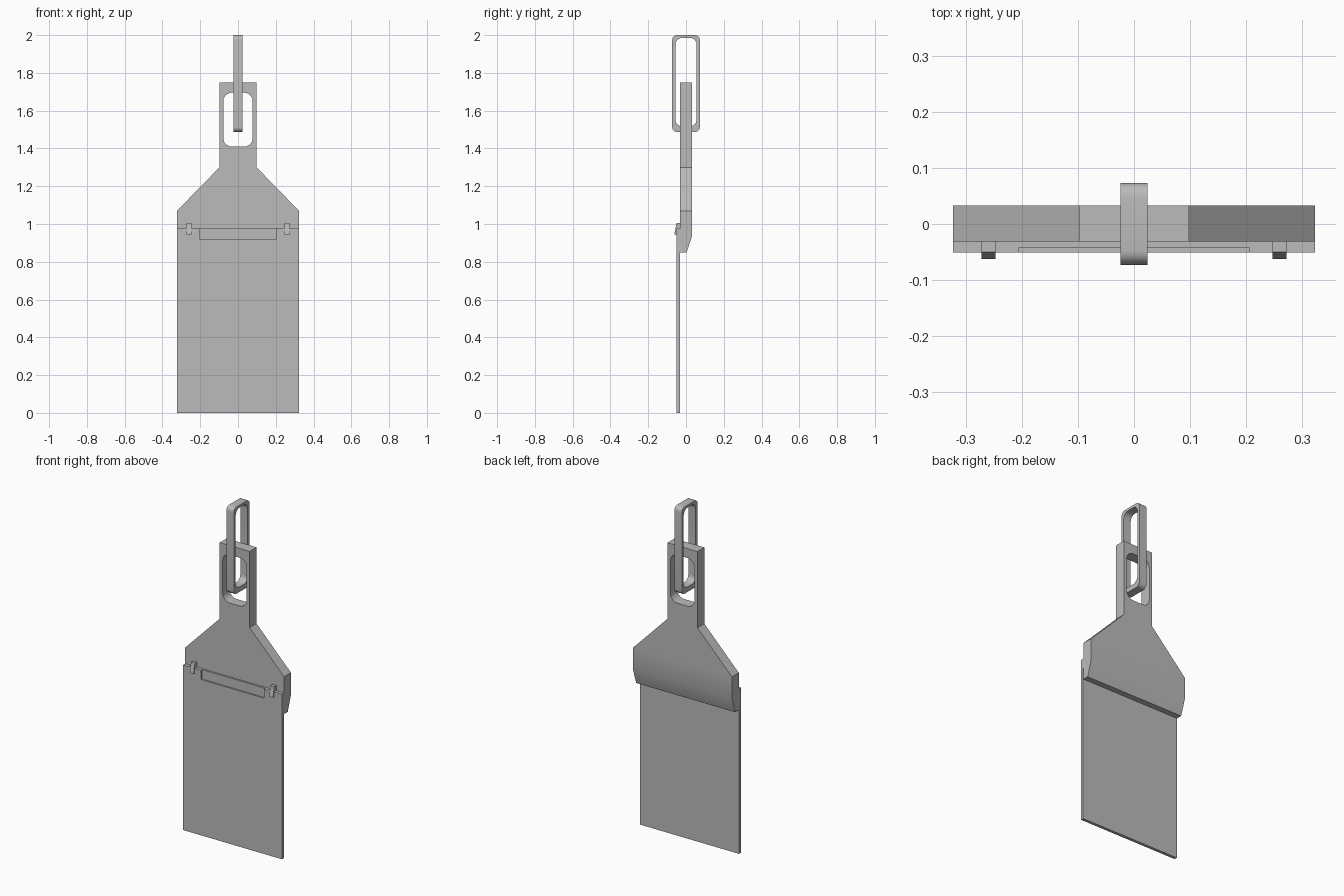
import bpy
import bmesh
import math

cube = bpy.data.objects.get("Cube")
if cube:
    bpy.data.objects.remove(cube, do_unlink=True)

GREY = (0.5, 0.5, 0.5, 1.0)
grey = bpy.data.materials.new("plain grey")
grey.use_nodes = True
grey.diffuse_color = GREY
grey.node_tree.nodes["Principled BSDF"].inputs["Base Color"].default_value = GREY


def rounded_rect(half_w, low, high, radius, steps=6):
    """Outline of a rounded rectangle, centred on the first axis."""
    points = []
    inner = half_w - radius
    corners = [(inner, high - radius), (-inner, high - radius),
               (-inner, low + radius), (inner, low + radius)]
    for quarter, (cx, cz) in enumerate(corners):
        for i in range(steps + 1):
            a = (quarter + i / steps) * math.pi / 2
            points.append((cx + radius * math.cos(a), cz + radius * math.sin(a)))
    return points


def finish(obj):
    obj.data.materials.clear()
    obj.data.materials.append(grey)
    bpy.ops.object.select_all(action="DESELECT")
    obj.select_set(True)
    bpy.context.view_layer.objects.active = obj
    bpy.ops.object.shade_smooth_by_angle(angle=math.radians(30))


def plate(name, outlines, thickness, location, turn=0):
    """Upright plate from filled outlines; inner outlines become holes."""
    curve = bpy.data.curves.new(name, "CURVE")
    curve.dimensions = "2D"
    curve.fill_mode = "BOTH"
    curve.extrude = thickness / 2
    for outline in outlines:
        spline = curve.splines.new("POLY")
        spline.points.add(len(outline) - 1)
        for point, (u, v) in zip(spline.points, outline):
            point.co = (u, v, 0, 1)
        spline.use_cyclic_u = True
    obj = bpy.data.objects.new(name, curve)
    bpy.context.collection.objects.link(obj)
    obj.location = location
    obj.rotation_euler = (math.pi / 2, 0, turn)
    bpy.ops.object.select_all(action="DESELECT")
    obj.select_set(True)
    bpy.context.view_layer.objects.active = obj
    bpy.ops.object.convert(target="MESH")
    obj = bpy.context.object
    bm = bmesh.new()
    bm.from_mesh(obj.data)
    bmesh.ops.remove_doubles(bm, verts=bm.verts, dist=0.0001)
    bmesh.ops.recalc_face_normals(bm, faces=bm.faces)
    bm.to_mesh(obj.data)
    bm.free()
    finish(obj)


def bar(name, profile, x0, x1):
    """Side profile of (y, z) points drawn out along x."""
    bm = bmesh.new()
    face = bm.faces.new([bm.verts.new((x0, y, z)) for y, z in profile])
    new = bmesh.ops.extrude_face_region(bm, geom=[face])["geom"]
    verts = [g for g in new if isinstance(g, bmesh.types.BMVert)]
    bmesh.ops.translate(bm, verts=verts, vec=(x1 - x0, 0, 0))
    bmesh.ops.recalc_face_normals(bm, faces=bm.faces)
    mesh = bpy.data.meshes.new(name)
    bm.to_mesh(mesh)
    bm.free()
    obj = bpy.data.objects.new(name, mesh)
    bpy.context.collection.objects.link(obj)
    finish(obj)


HALF, NECK, SHOULDER = 0.323, 0.098, 1.07
FRONT, BACK = -0.031, 0.033

# Tapered holder with a neck and a rounded slot
right_side = [(HALF, SHOULDER), (NECK, 1.30), (NECK, 1.75)]
outline = right_side + [(-x, z) for x, z in reversed(right_side)]
plate("holder", [outline, rounded_rect(0.078, 1.41, 1.695, 0.045)],
      BACK - FRONT, (0, (FRONT + BACK) / 2, 0))

# Lower clamp block with a sloping back
bar("clamp_block", [(FRONT, SHOULDER), (BACK, SHOULDER), (BACK, 0.94),
                    (0.003, 0.85), (FRONT, 0.85)], -HALF, HALF)

# Thin sheet with a shallow recess open at its top edge
SHEET_FRONT, RECESS, SHEET_BACK = -0.051, -0.042, -0.033
TOP, SILL, RECESS_HALF = 0.975, 0.92, 0.205
bar("sheet", [(SHEET_FRONT, 0), (SHEET_BACK, 0), (SHEET_BACK, SILL),
              (SHEET_FRONT, SILL)], -HALF, HALF)
bar("recess_floor", [(RECESS, SILL), (SHEET_BACK, SILL), (FRONT, TOP),
                     (RECESS, TOP)], -RECESS_HALF, RECESS_HALF)

# Sheet corners and retaining hooks on both sides
for side, sign in (("left", 1), ("right", -1)):
    bar(side + "_sheet_corner",
        [(SHEET_FRONT, SILL), (FRONT, SILL), (FRONT, TOP), (SHEET_FRONT, TOP)],
        sign * RECESS_HALF, sign * HALF)
    bar(side + "_hook",
        [(FRONT, 1.005), (-0.05, 1.005), (-0.062, 0.945),
         (SHEET_FRONT, 0.945), (SHEET_FRONT, TOP), (FRONT, TOP)],
        sign * 0.247, sign * 0.272)

# Hanging link threaded through the slot
plate("hanging_link", [rounded_rect(0.073, 1.487, 2.0, 0.025),
                       rounded_rect(0.056, 1.517, 1.985, 0.035)],
      0.048, (0, 0, 0), math.pi / 2)
